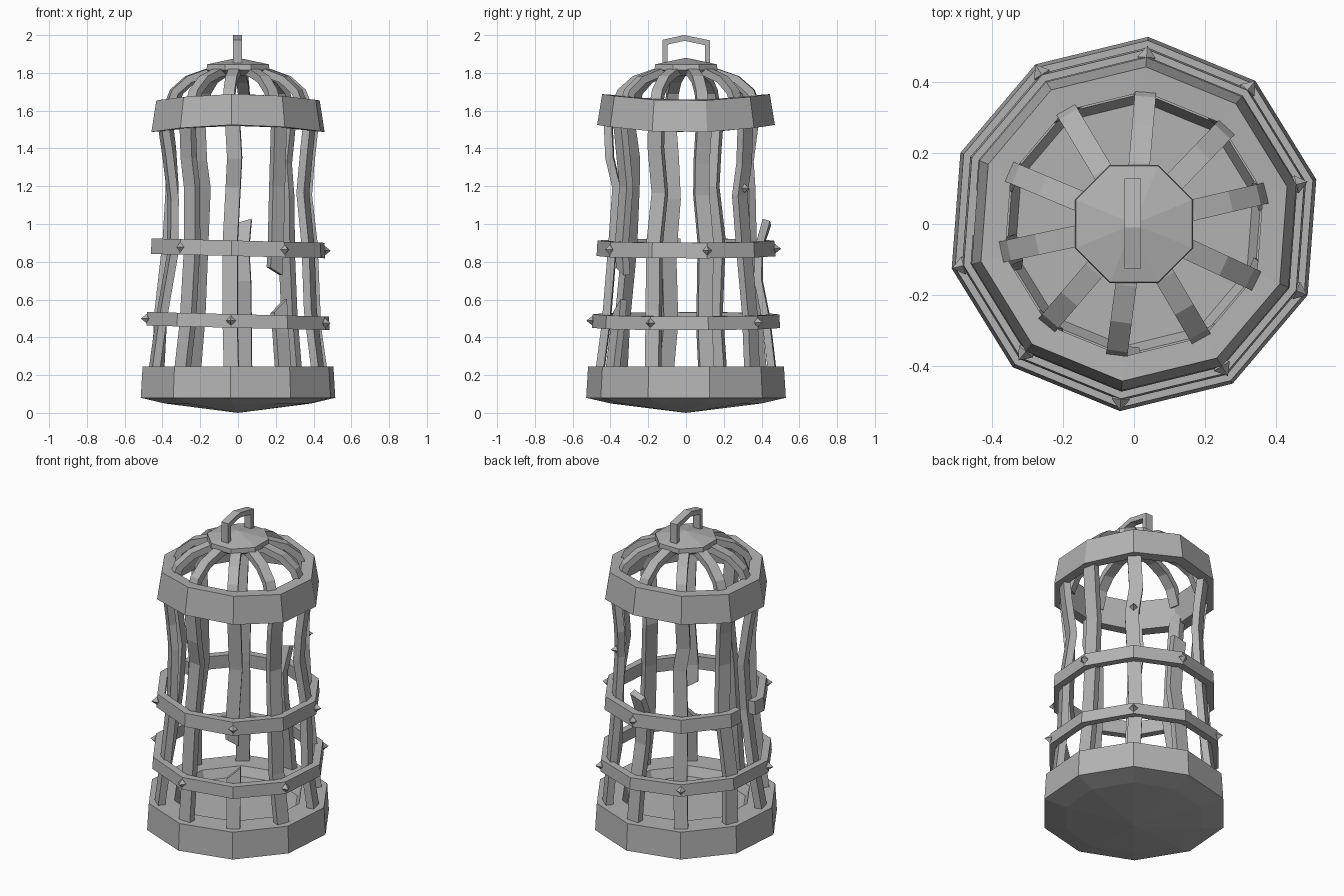
import bpy, bmesh, math, random
from mathutils import Vector

if "Cube" in bpy.data.objects:
    bpy.data.objects.remove(bpy.data.objects["Cube"])

random.seed(4)
A0 = 13.7                      # angle of the first decagon corner
ANG = [A0 + 36 * i for i in range(10)]

iron = bpy.data.materials.new("grey iron")
iron.diffuse_color = (0.45, 0.45, 0.45, 1)
iron.use_nodes = True
iron.node_tree.nodes["Principled BSDF"].inputs["Base Color"].default_value = iron.diffuse_color


def finish(name, bm):
    bmesh.ops.remove_doubles(bm, verts=bm.verts, dist=1e-5)
    bmesh.ops.recalc_face_normals(bm, faces=bm.faces)
    me = bpy.data.meshes.new(name)
    bm.to_mesh(me)
    bm.free()
    me.materials.append(iron)
    ob = bpy.data.objects.new(name, me)
    bpy.context.collection.objects.link(ob)
    return ob


def polar(a, r, z, t=0.0):
    a = math.radians(a)
    return Vector((r * math.cos(a) - t * math.sin(a), r * math.sin(a) + t * math.cos(a), z))


def loft(name, sections, loop=False):
    """Skin a row of equal-length cross-sections; cap the ends unless looped."""
    bm = bmesh.new()
    rows = [[bm.verts.new(p) for p in s] for s in sections]
    pairs = list(zip(rows, rows[1:])) + ([(rows[-1], rows[0])] if loop else [])
    for a, b in pairs:
        n = len(a)
        for i in range(n):
            bm.faces.new((a[i], a[(i + 1) % n], b[(i + 1) % n], b[i]))
    if not loop:
        bm.faces.new(rows[0])
        bm.faces.new(rows[-1])
    return finish(name, bm)


def ring(name, prof, warp=lambda p: 0.0, angles=None):
    """Closed r,z profile swept round the decagon; angles may leave a gap."""
    secs = []
    for a, k in (angles or [(a, 1) for a in ANG]):
        s = [polar(a, r * k, z) for r, z in prof]
        for p in s:
            p.z += warp(p)
        secs.append(s)
    return loft(name, secs, angles is None)


def disc(name, prof, angles):
    """Stack of polygons with pointed ends on the axis."""
    return loft(name, [[polar(a, max(r, 1e-6), z) for a in angles] for r, z in prof])


def bar(name, a, path, w, d, slant=(0, 0)):
    """Flat bar following (r, z, sideways) points, optionally with snapped ends."""
    secs = []
    for i, (r, z, t) in enumerate(path):
        p0, p1 = path[max(i - 1, 0)], path[min(i + 1, len(path) - 1)]
        dr, dz = p1[0] - p0[0], p1[1] - p0[1]
        L = math.hypot(dr, dz)
        nr, nz = dz / L * d / 2, -dr / L * d / 2
        s = slant[0] if i == 0 else slant[1] if i == len(path) - 1 else 0
        secs.append([polar(a, r + nr, z + nz - s, t - w / 2), polar(a, r + nr, z + nz + s, t + w / 2),
                     polar(a, r - nr, z - nz + s, t + w / 2), polar(a, r - nr, z - nz - s, t - w / 2)])
    return loft(name, secs)


def stud(name, a, r, z, s=0.026):
    """Small four-sided spike."""
    bm = bmesh.new()
    q = [bm.verts.new(polar(a, r, z + dz, t)) for dz, t in ((s, 0), (0, s), (-s, 0), (0, -s))]
    tip, back = bm.verts.new(polar(a, r + 0.033, z)), bm.verts.new(polar(a, r - 0.03, z))
    for i in range(4):
        bm.faces.new((q[i], q[(i + 1) % 4], tip))
        bm.faces.new((q[(i + 1) % 4], q[i], back))
    finish(name, bm)


# base: shallow cone underneath, thick rim, recessed floor
disc("base", [(0, 0), (0.40, 0.05), (0.53, 0.08), (0.52, 0.245), (0.37, 0.245),
              (0.345, 0.19), (0, 0.19)], ANG)

# upper collar, slightly warped
ring("upper_collar", [(0.472, 1.505), (0.445, 1.67), (0.375, 1.67), (0.405, 1.505)],
     lambda p: 0.09 * (p.y ** 2 - p.x ** 2))

# hoops; the middle one is snapped open on the left
tilt = lambda p: -0.025 * p.x
ring("lower_hoop", [(0.50, 0.45), (0.495, 0.522), (0.45, 0.522), (0.455, 0.45)], tilt)
arc = [(184, 0.961)] + [(a + 180, 1) for a in ANG] 
arc = [(184, 0.961)] + [(A0 + 36 * i, 1) for i in range(5, 15)] + [(168 + 360, 0.959)]
ring("middle_hoop", [(0.475, 0.83), (0.47, 0.912), (0.425, 0.912), (0.43, 0.83)], tilt, arc)

# studs on alternate corners
for i, a in enumerate(ANG):
    if i % 2:
        stud("lower_stud", a, 0.496, 0.487 + tilt(polar(a, 0.5, 0)))
    elif i != 4:
        stud("middle_stud", a, 0.472, 0.87 + tilt(polar(a, 0.47, 0)))
stud("bar_stud", ANG[1], 0.405, 1.19, 0.024)

# upright bars, bent inward at the waist
ZS = [0.2, 0.5, 0.87, 1.15, 1.36, 1.58]
RS = [0.46, 0.43, 0.395, 0.378, 0.392, 0.415]
for i, a in enumerate(ANG):
    push = -0.025 if i == 5 else 0
    path = []
    for k, (z, r) in enumerate(zip(ZS, RS)):
        j = 0 if k in (0, 5) else 1
        path.append((r + j * (push + random.uniform(-0.012, 0.012)),
                     z + j * random.uniform(-0.05, 0.05),
                     j * random.uniform(-0.016, 0.016)))
    if i == 2:      # snapped bar at the back, bent outward
        bar("snapped_back_bar", a, [(0.46, 0.2, 0), (0.425, 0.5, 0), (0.385, 0.70, 0),
                                    (0.385, 0.87, 0.01), (0.43, 1.01, 0)], 0.08, 0.04, (0, -0.012))
    elif i == 8:    # bar with a missing piece
        bar("snapped_bar_stub", a, [(0.46, 0.2, 0), (0.43, 0.42, 0), (0.41, 0.565, 0)],
            0.078, 0.04, (0, 0.035))
        bar("snapped_bar_top", a, [(0.385, 0.75, -0.01), (0.395, 0.87, -0.01), (0.378, 1.2, 0.01),
                                   (0.415, 1.58, 0)], 0.075, 0.04, (-0.02, 0))
    else:
        bar("bar", a, path, 0.078, 0.042)

# dome ribs
for a in ANG:
    a += random.uniform(-4, 0)
    bar("dome_rib", a, [(0.385, 1.60, 0), (0.345, 1.70, 0), (0.27, 1.765, 0),
                        (0.17, 1.80, 0), (0.08, 1.81, 0)], 0.06, 0.04)

# cap plate
disc("cap", [(0, 1.785), (0.13, 1.785), (0.18, 1.815), (0.178, 1.845), (0, 1.88)],
     [22.5 + 45 * i for i in range(8)])

# hanging handle
outer = [(-0.125, 1.845), (-0.125, 1.975), (-0.01, 2.0), (0.128, 1.972), (0.128, 1.845)]
inner = [(-0.098, 1.845), (-0.098, 1.95), (-0.008, 1.97), (0.1, 1.947), (0.1, 1.845)]
loft("handle", [[Vector((x, y, z)) for x, (y, z) in ((-0.027, o), (0.02, o), (0.02, n), (-0.027, n))]
                for o, n in zip(outer, inner)])
